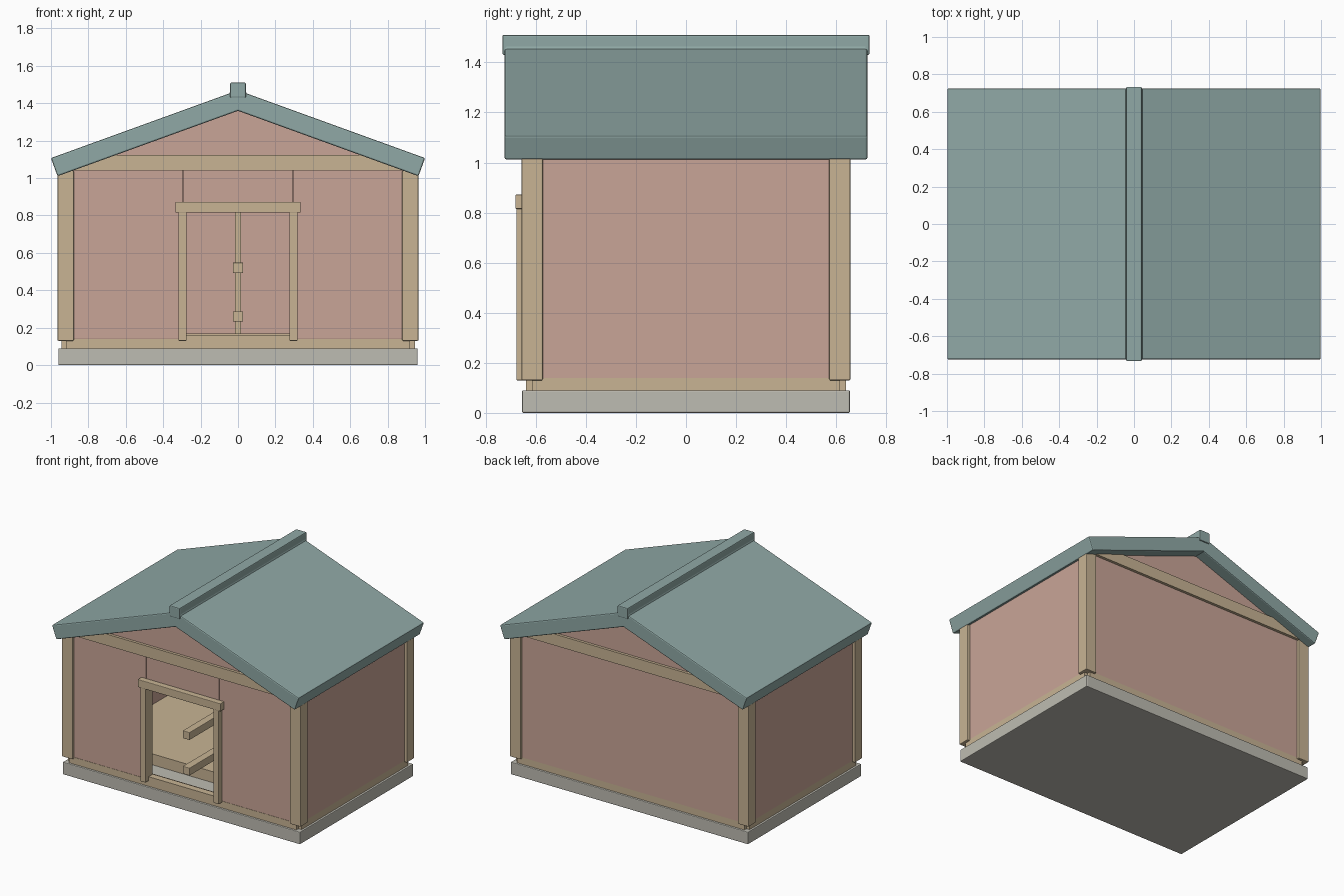
import bpy
import bmesh

cube = bpy.data.objects.get("Cube")
if cube:
    bpy.data.objects.remove(cube, do_unlink=True)


def material(name, rgb):
    linear = [((c / 255 + 0.055) / 1.055) ** 2.4 for c in rgb] + [1.0]
    mat = bpy.data.materials.new(name)
    mat.use_nodes = True
    mat.diffuse_color = linear
    bsdf = mat.node_tree.nodes["Principled BSDF"]
    bsdf.inputs["Base Color"].default_value = linear
    bsdf.inputs["Roughness"].default_value = 0.8
    return mat


timber = material("pale timber", (200, 180, 148))
wall_paint = material("dusty pink wall", (201, 165, 151))
roof_paint = material("grey teal roof", (144, 169, 166))
concrete = material("grey concrete", (190, 188, 178))


def prism(name, outline, y0, y1, mat, bevel=0.0):
    """Extrude an outline in the xz plane from y0 to y1."""
    bm = bmesh.new()
    face = bm.faces.new([bm.verts.new((x, y0, z)) for x, z in outline])
    grown = bmesh.ops.extrude_face_region(bm, geom=[face])["geom"]
    bmesh.ops.translate(bm, vec=(0, y1 - y0, 0),
                        verts=[v for v in grown if isinstance(v, bmesh.types.BMVert)])
    bmesh.ops.recalc_face_normals(bm, faces=bm.faces)
    mesh = bpy.data.meshes.new(name)
    bm.to_mesh(mesh)
    bm.free()
    mesh.materials.append(mat)
    obj = bpy.data.objects.new(name, mesh)
    bpy.context.collection.objects.link(obj)
    if bevel:
        mod = obj.modifiers.new("Soft edges", 'BEVEL')
        mod.width = bevel
        mod.segments = 2
    return obj


def box(name, xs, ys, zs, mat, bevel=0.0):
    (x0, x1), (z0, z1) = sorted(xs), sorted(zs)
    y0, y1 = sorted(ys)
    outline = [(x0, z0), (x1, z0), (x1, z1), (x0, z1)]
    return prism(name, outline, y0, y1, mat, bevel)


# Foundation and raised floor
box("foundation_slab", (-0.96, 0.96), (-0.655, 0.655), (0, 0.09), concrete, 0.005)
box("floor_deck", (-0.89, 0.89), (-0.35, 0.59), (0.09, 0.17), timber)

SIDES = ((1, "left"), (-1, "right"))
ENDS = ((-1, "front"), (1, "back"))

# Long walls, sills and roof slopes on both sides
for s, side in SIDES:
    box(f"{side}_sill", (s * 0.86, s * 0.945), (-0.615, 0.615), (0.09, 0.14), timber)
    box(f"{side}_wall", (s * 0.89, s * 0.945), (-0.615, 0.615), (0.14, 1.03), wall_paint)
    slope = [(s * 1.0, 1.107), (s * 0.965, 1.01), (s * -0.07, 1.385), (s * -0.035, 1.482)]
    prism(f"{side}_roof_slope", slope, -0.725, 0.725, roof_paint, 0.008)

# End sills, gables, tie beams and corner posts
for e, end in ENDS:
    box(f"{end}_sill", (-0.92, 0.92), (e * 0.55, e * 0.64), (0.09, 0.14), timber)
    gable = [(-0.92, 1.04), (0.92, 1.04), (0, 1.372)]
    prism(f"{end}_gable", gable, e * 0.59, e * 0.64, wall_paint)
    beam = [(-0.89, 1.04), (0.89, 1.04), (0.67, 1.123), (-0.67, 1.123)]
    prism(f"{end}_tie_beam", beam, e * 0.59, e * 0.66, timber)
    for s, side in SIDES:
        box(f"{end}_{side}_corner_post", (s * 0.878, s * 0.965), (e * 0.572, e * 0.657),
            (0.13, 1.04), timber, 0.005)

# End walls, the front one split around the doorway
box("back_wall", (-0.92, 0.92), (0.59, 0.64), (0.14, 1.04), wall_paint)
for s, side in SIDES:
    box(f"front_{side}_wall", (s * 0.297, s * 0.92), (-0.64, -0.59), (0.14, 1.04),
        wall_paint, 0.002)
    box(f"{side}_door_jamb", (s * 0.275, s * 0.318), (-0.677, -0.59), (0.13, 0.82),
        timber, 0.003)
box("wall_over_door", (-0.294, 0.294), (-0.64, -0.59), (0.82, 1.04), wall_paint, 0.002)
box("door_lintel", (-0.335, 0.335), (-0.682, -0.60), (0.815, 0.872), timber, 0.004)
box("door_threshold", (-0.29, 0.29), (-0.64, -0.59), (0.14, 0.16), timber)

# Ridge cap
box("ridge_cap", (-0.042, 0.042), (-0.733, 0.733), (1.43, 1.51), roof_paint, 0.006)

# Interior perches and their support
for height, label in ((0.52, "upper"), (0.26, "lower")):
    box(f"{label}_perch", (-0.028, 0.028), (-0.6, 0.59), (height - 0.028, height + 0.028),
        timber, 0.004)
box("perch_support", (-0.016, 0.016), (0.5, 0.55), (0.17, 1.3), timber)
